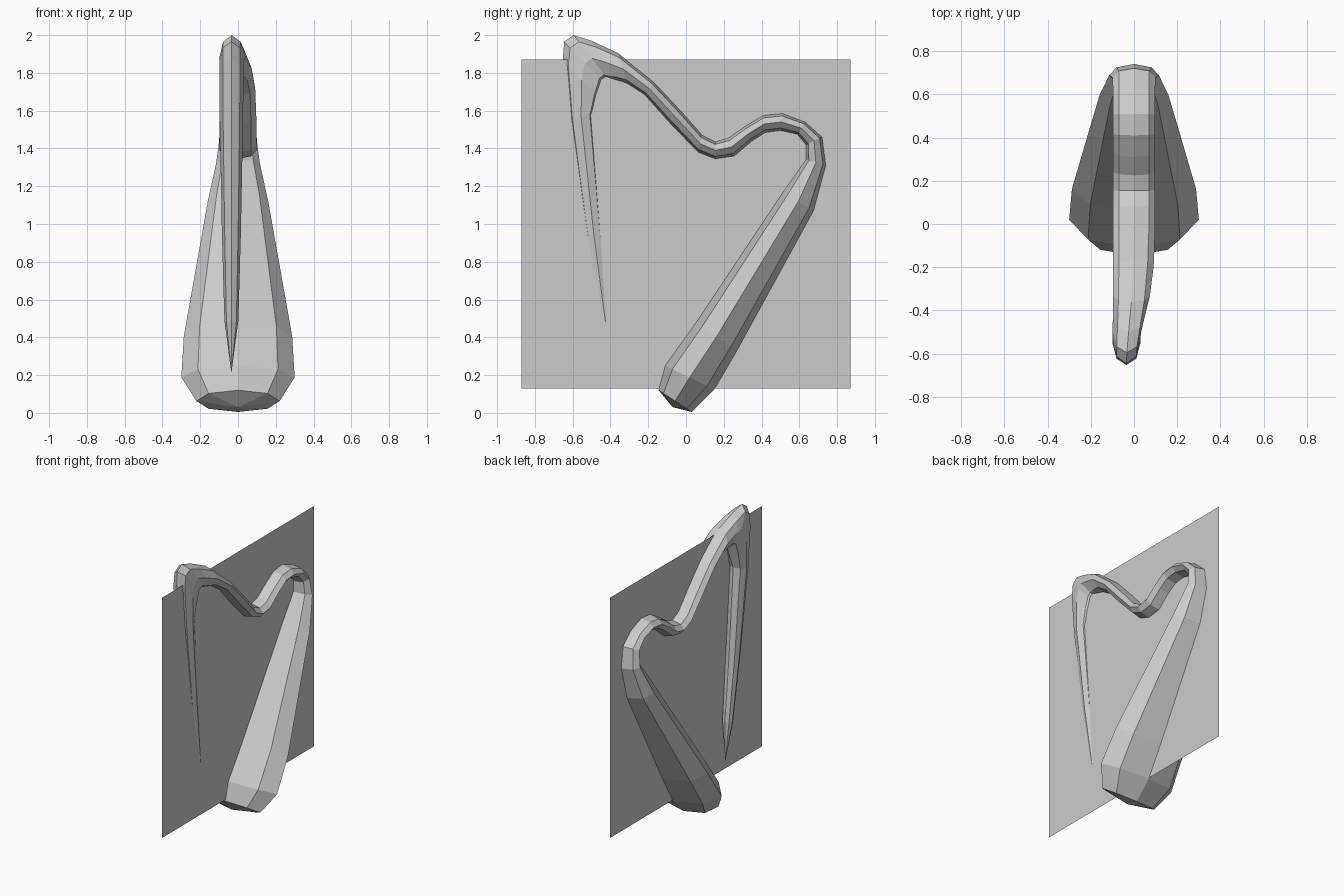
import bpy, bmesh, math

SIDES = 8

# Frame stations: inner (y, z), outer (y, z), x centre, x half-width
soundbox = [
    (-.145, .12, .03, .005, 0, .22),
    (-.11, .25, .15, .125, 0, .30),
    (.055, .48, .27, .33, 0, .287),
    (.515, 1.17, .675, 1.07, 0, .16),
    (.635, 1.34, .74, 1.31, 0, .115),
]
neck = [
    (.635, 1.42, .72, 1.46, 0, .10),
    (.59, 1.475, .63, 1.54, 0, .097),
    (.50, 1.495, .51, 1.585, 0, .097),
    (.42, 1.485, .41, 1.575, 0, .097),
    (.35, 1.44, .31, 1.515, 0, .097),
    (.255, 1.36, .225, 1.455, 0, .097),
    (.155, 1.345, .155, 1.435, 0, .097),
    (.065, 1.38, .085, 1.47, 0, .097),
    (-.085, 1.535, -.02, 1.59, 0, .097),
    (-.22, 1.685, -.17, 1.75, -.003, .094),
    (-.31, 1.74, -.36, 1.905, -.012, .085),
]
pillar = [
    (-.37, 1.75, -.50, 1.97, -.025, .073),
    (-.405, 1.755, -.595, 2.0, -.033, .066),
    (-.425, 1.74, -.645, 1.965, -.035, .064),
    (-.455, 1.66, -.652, 1.87, -.035, .064),
    (-.49, 1.58, -.62, 1.55, -.035, .062),
    (-.44, .93, -.535, .95, -.035, .05),
    (-.395, .50, -.46, .48, -.035, .037),
]


def ring(bm, s):
    """Elliptical octagon spanning the inner and outer points."""
    iy, iz, oy, oz, xc, rx = s
    verts = []
    for k in range(SIDES):
        a = 2 * math.pi * k / SIDES
        t = (1 - math.cos(a)) / 2
        verts.append(bm.verts.new((xc + rx * math.sin(a),
                                   iy + (oy - iy) * t, iz + (oz - iz) * t)))
    return verts


def fan(bm, loop, tip):
    v = bm.verts.new(tip)
    for k in range(SIDES):
        bm.faces.new((loop[k], loop[(k + 1) % SIDES], v))


def finish(bm, name):
    bmesh.ops.recalc_face_normals(bm, faces=bm.faces)
    mesh = bpy.data.meshes.new(name)
    bm.to_mesh(mesh)
    bm.free()
    ob = bpy.data.objects.new(name, mesh)
    bpy.context.collection.objects.link(ob)
    return ob


# One continuous frame: soundbox, neck and pillar
bm = bmesh.new()
rings = [ring(bm, s) for s in soundbox + neck + pillar]
for a, b in zip(rings, rings[1:]):
    for k in range(SIDES):
        j = (k + 1) % SIDES
        bm.faces.new((a[k], a[j], b[j], b[k]))
fan(bm, rings[0], (0, -.07, .03))          # rounded foot
fan(bm, rings[-1], (-.035, -.40, .21))     # pointed pillar end
finish(bm, "harp_frame")

# Flat sheet that carries the strings
bm = bmesh.new()
h = .87
bm.faces.new([bm.verts.new((0, y, 1 + z))
              for y, z in ((-h, -h), (h, -h), (h, h), (-h, h))])
finish(bm, "string_sheet")
